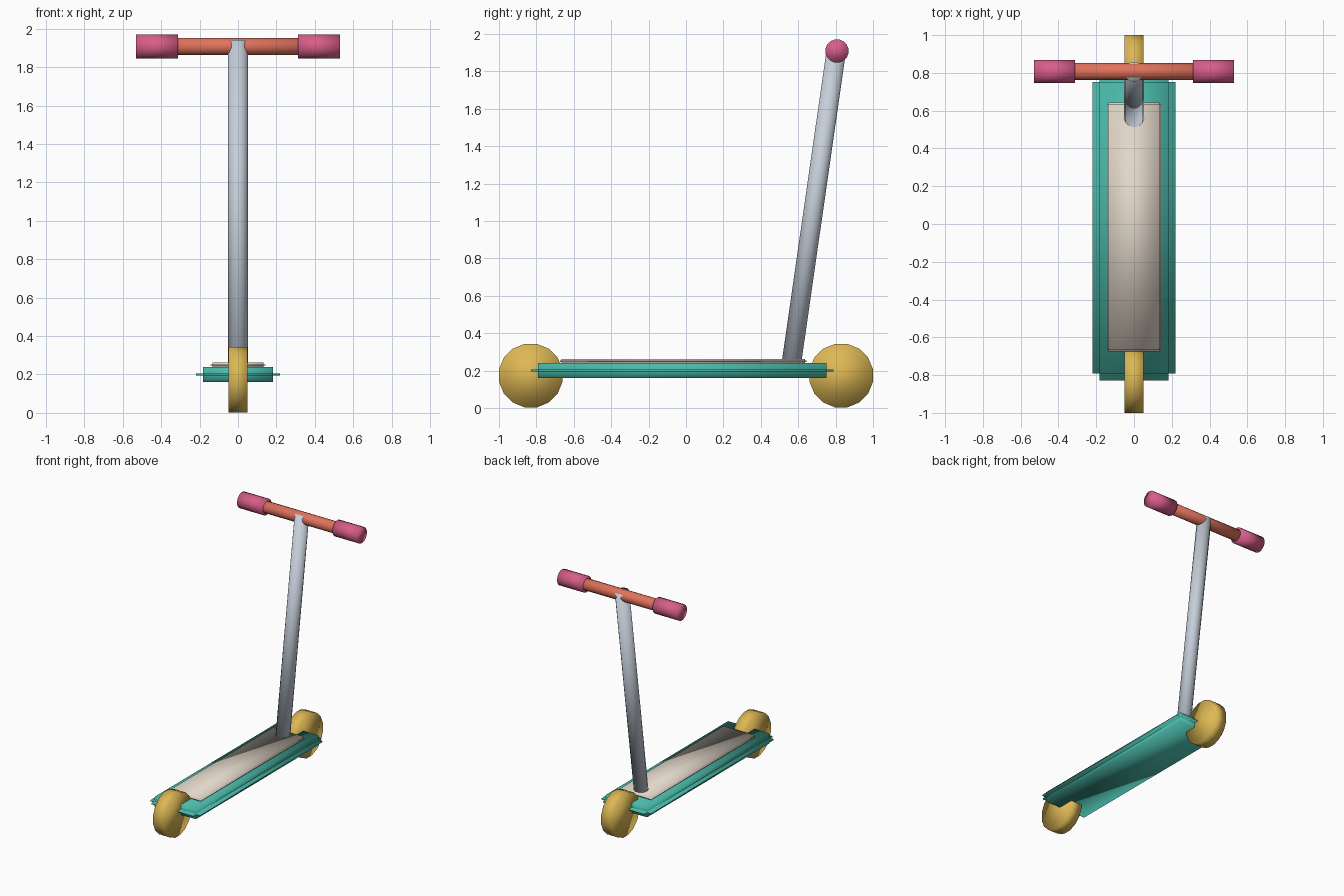
import bpy, bmesh
from math import pi
from mathutils import Vector, Matrix

if "Cube" in bpy.data.objects:
    bpy.data.objects.remove(bpy.data.objects["Cube"], do_unlink=True)


def linear(c):
    c /= 255
    return c / 12.92 if c <= 0.04045 else ((c + 0.055) / 1.055) ** 2.4


def material(name, r, g, b):
    mat = bpy.data.materials.new(name)
    mat.use_nodes = True
    colour = (linear(r), linear(g), linear(b), 1)
    mat.diffuse_color = colour
    bsdf = next(n for n in mat.node_tree.nodes if n.type == "BSDF_PRINCIPLED")
    bsdf.inputs["Base Color"].default_value = colour
    return mat


teal = material("teal", 74, 186, 170)
beige = material("beige", 225, 214, 200)
silver = material("silver", 197, 206, 217)
yellow = material("yellow", 222, 184, 84)
coral = material("coral", 224, 115, 92)
pink = material("pink", 217, 94, 138)


def finish(name, bm, mat):
    """Turn a bmesh into a smooth-shaded object."""
    for face in bm.faces:
        face.smooth = True
    mesh = bpy.data.meshes.new(name)
    bm.to_mesh(mesh)
    bm.free()
    mesh.materials.append(mat)
    bpy.context.collection.objects.link(bpy.data.objects.new(name, mesh))


def tube(name, start, end, radius, mat, sides=16):
    """Capped cylinder between two points."""
    start, end = Vector(start), Vector(end)
    axis = end - start
    turn = axis.to_track_quat("Z", "Y").to_matrix().to_4x4()
    place = Matrix.Translation((start + end) / 2) @ turn @ Matrix.Rotation(pi / sides, 4, "Z")
    bm = bmesh.new()
    bmesh.ops.create_cone(bm, cap_ends=True, segments=sides, radius1=radius,
                          radius2=radius, depth=axis.length, matrix=place)
    finish(name, bm, mat)


def stepped_slab(name, centre, half, step, lip, mat):
    """Box with a thin lip standing out along the middle of all four sides."""
    x, y, z = half
    bm = bmesh.new()
    for size in ((x, y, z), (x + step, y, lip), (x, y + step, lip)):
        place = Matrix.Translation(centre) @ Matrix.Diagonal((*size, 1))
        bmesh.ops.create_cube(bm, size=2, matrix=place)
    finish(name, bm, mat)


# Deck and grip mat
stepped_slab("deck", (0, -0.02, 0.2), (0.183, 0.772, 0.04), 0.036, 0.005, teal)
stepped_slab("deck_mat", (0, -0.015, 0.25), (0.134, 0.65, 0.013), 0.009, 0.003, beige)

# Wheels
for name, y in (("front_wheel", -0.83), ("rear_wheel", 0.83)):
    tube(name, (-0.05, y, 0.173), (0.05, y, 0.173), 0.173, yellow)

# Leaning stem
tube("stem", (0, 0.558, 0.2), (0, 0.807, 1.935), 0.053, silver)

# Handlebar and grips
tube("handlebar", (-0.5, 0.807, 1.908), (0.5, 0.807, 1.908), 0.045, coral)
for name, side in (("left_grip", 1), ("right_grip", -1)):
    tube(name, (side * 0.312, 0.807, 1.908), (side * 0.53, 0.807, 1.908), 0.063, pink)
